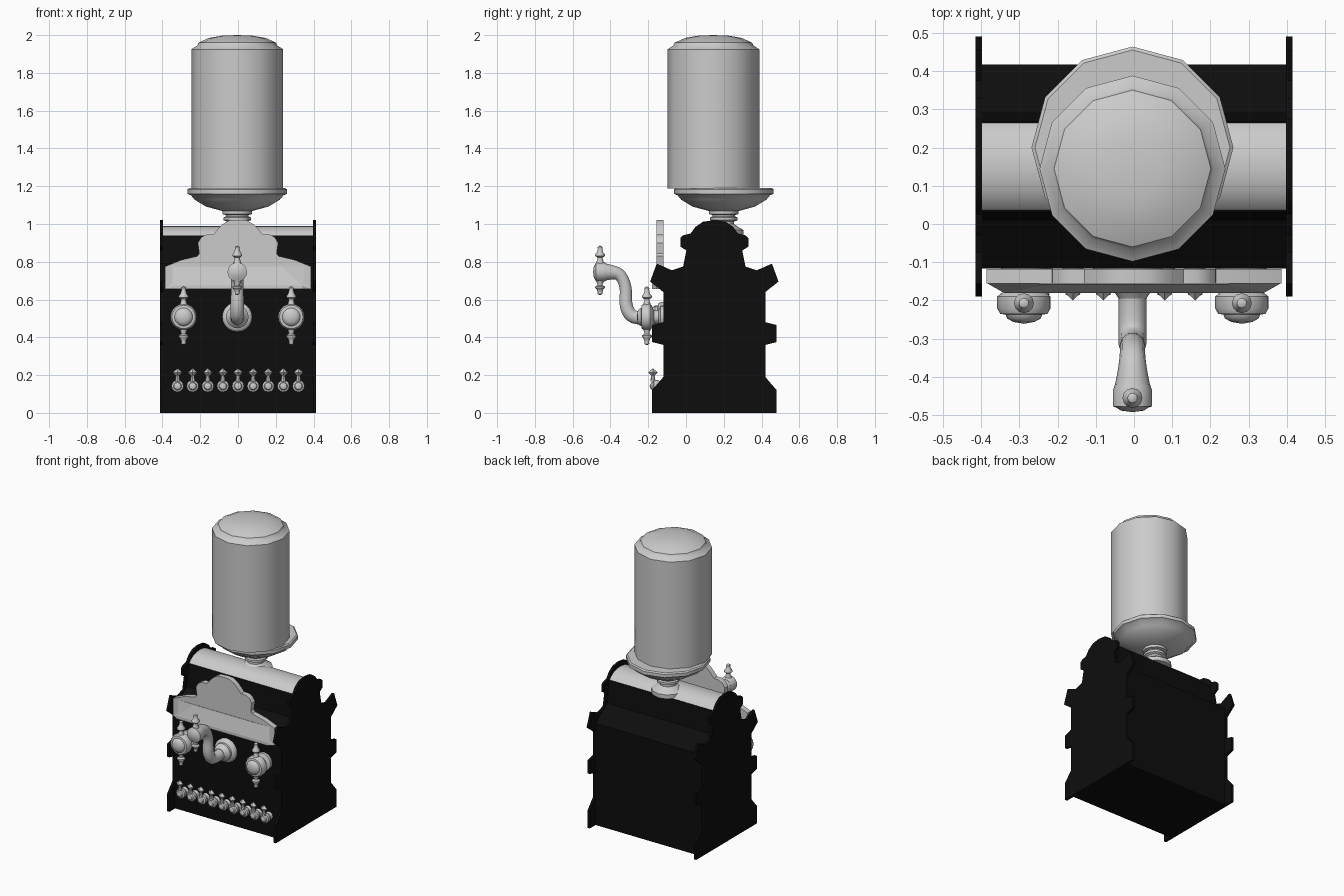
import bpy, bmesh, math
from mathutils import Vector

if "Cube" in bpy.data.objects:
    bpy.data.objects.remove(bpy.data.objects["Cube"])

black = bpy.data.materials.new("black_enamel")
black.diffuse_color = (0.004, 0.004, 0.004, 1)
black.use_nodes = True
black.node_tree.nodes["Principled BSDF"].inputs["Base Color"].default_value = black.diffuse_color


def finish(name, bm, mat=None, angle=35):
    bmesh.ops.remove_doubles(bm, verts=bm.verts, dist=1e-5)
    bmesh.ops.recalc_face_normals(bm, faces=bm.faces)
    me = bpy.data.meshes.new(name)
    bm.to_mesh(me)
    bm.free()
    ob = bpy.data.objects.new(name, me)
    bpy.context.collection.objects.link(ob)
    if mat:
        me.materials.append(mat)
    bpy.ops.object.select_all(action='DESELECT')
    ob.select_set(True)
    bpy.context.view_layer.objects.active = ob
    bpy.ops.object.shade_smooth_by_angle(angle=math.radians(angle))
    return ob


def prism(name, pts, to3d, a, b, mat=None):
    """Extrude a 2D outline between depths a and b."""
    bm = bmesh.new()
    lo = [bm.verts.new(to3d(u, v, a)) for u, v in pts]
    hi = [bm.verts.new(to3d(u, v, b)) for u, v in pts]
    bm.faces.new(lo)
    bm.faces.new(hi)
    n = len(pts)
    for i in range(n):
        j = (i + 1) % n
        bm.faces.new((lo[i], lo[j], hi[j], hi[i]))
    return finish(name, bm, mat)


def lathe(name, prof, loc, axis=(0, 0, 1), seg=16, angle=40):
    """Revolve (radius, height) points about an axis."""
    q = Vector(axis).to_track_quat('Z', 'Y')
    loc = Vector(loc)
    bm = bmesh.new()
    rings = []
    for r, h in prof:
        rings.append([bm.verts.new(loc + q @ Vector((r * math.cos(t), r * math.sin(t), h)))
                      for t in (2 * math.pi * k / seg for k in range(seg))])
    for p, q2 in zip(rings, rings[1:]):
        for i in range(seg):
            j = (i + 1) % seg
            bm.faces.new((p[i], p[j], q2[j], q2[i]))
    if prof[0][0] > 0:
        bm.faces.new(rings[0])
    if prof[-1][0] > 0:
        bm.faces.new(rings[-1])
    bmesh.ops.remove_doubles(bm, verts=bm.verts, dist=1e-5)
    bmesh.ops.dissolve_degenerate(bm, edges=bm.edges, dist=1e-6)
    return finish(name, bm, None, angle)


def mirrored(half):
    """Half outline from base to crown, reflected about u = 0."""
    return half + [(-u, v) for u, v in reversed(half) if u > 0]


CY = 0.15
side = lambda u, v, d: (d, CY + u, v)
front = lambda u, v, d: (u, d, v)

# Ornate end panels
panel = mirrored([(.33, 0), (.33, .12), (.27, .19), (.27, .36), (.33, .375), (.33, .465),
                  (.27, .48), (.27, .64), (.34, .695), (.305, .79), (.225, .755), (.165, .775),
                  (.148, .86), (.18, .88), (.18, .925), (.165, .94), (.125, .95),
                  (.1, .985), (.06, 1.012), (0, 1.02)])
for s, label in ((-1, "left"), (1, "right")):
    prism(label + "_end_panel", panel, side, s * .397, s * .414, black)

# Cabinet body and rounded metal roof
prism("cabinet_body", mirrored([(.267, 0), (.267, .70), (.14, .79), (.118, .94)]),
      side, -.4, .4, black)
prism("roof_cap", mirrored([(.118, .935), (.1, .957), (.07, .976), (.035, .987), (0, .99)]),
      side, -.397, .397)

# Front crest plate with hipped lower moulding
prism("crest_plate", mirrored([(.386, .655), (.386, .775), (.3, .81), (.215, .83), (.205, .845),
                               (.207, .86), (.213, .9), (.195, .93), (.165, .945), (.13, .945),
                               (.105, .975), (.08, 1.0), (.045, 1.02), (0, 1.022)]),
      front, -.118, -.155)
bm = bmesh.new()
b = [bm.verts.new(p) for p in ((-.386, -.154, .655), (.386, -.154, .655), (.386, -.154, .775),
                               (-.386, -.154, .775), (-.34, -.18, .675), (.34, -.18, .675),
                               (.23, -.158, .775), (-.23, -.158, .775),
                               (-.34, -.18, .655), (.34, -.18, .655))]
for f in ((0, 1, 2, 3), (4, 5, 6, 7), (8, 9, 5, 4), (0, 1, 9, 8), (2, 3, 7, 6),
          (0, 8, 4), (0, 4, 7, 3), (1, 5, 9), (1, 2, 6, 5)):
    bm.faces.new([b[i] for i in f])
finish("crest_moulding", bm, None, 5)


def finial(name, loc, sign, start, length):
    prof = [(.022, 0), (.014, .25), (.014, .33), (.026, .42), (.026, .5),
            (.017, .62), (.012, .8), (.013, .92), (0, 1)]
    lathe(name, [(r, start + h * length) for r, h in prof], loc, (0, 0, sign), 12)


# Side taps
for s, label in ((-1, "left"), (1, "right")):
    x = s * .285 - .003
    lathe(label + "_tap", [(.06, 0), (.06, .02), (.035, .03), (.035, .055), (.058, .065),
                           (.07, .075), (.07, .105), (.062, .12), (.048, .122),
                           (.044, .132), (.028, .141), (0, .146)],
          (x, -.115, .508), (0, -1, 0), 20)
    finial(label + "_tap_top_finial", (x, -.207, .508), 1, .06, .102)
    finial(label + "_tap_bottom_finial", (x, -.207, .508), -1, .06, .09)

# Central gooseneck: wall flange, swept tube, domed head
X = -.004
lathe("gooseneck_flange", [(.08, 0), (.08, .02), (.07, .032), (.06, .035), (.06, .05),
                           (.046, .065), (.036, .08)], (X, -.115, .508), (0, -1, 0), 20)
path = [(-.17, .508, .036), (-.23, .50, .037), (-.295, .51, .037), (-.322, .575, .036),
        (-.315, .66, .033), (-.345, .735, .033), (-.395, .746, .04), (-.43, .746, .048)]
cu = bpy.data.curves.new("gooseneck_tube", 'CURVE')
cu.dimensions = '3D'
cu.bevel_depth = 1
cu.bevel_resolution = 3
sp = cu.splines.new('NURBS')
sp.points.add(len(path) - 1)
for p, (y, z, r) in zip(sp.points, path):
    p.co = (X, y, z, 1)
    p.radius = r
sp.use_endpoint_u = True
sp.order_u = 3
sp.resolution_u = 3
tube = bpy.data.objects.new("gooseneck_tube", cu)
bpy.context.collection.objects.link(tube)
bpy.ops.object.select_all(action='DESELECT')
tube.select_set(True)
bpy.context.view_layer.objects.active = tube
bpy.ops.object.convert(target='MESH')
bpy.ops.object.shade_smooth_by_angle(angle=math.radians(50))
lathe("gooseneck_head", [(.046, 0), (.051, .015), (.051, .057), (.042, .06), (.03, .068), (0, .072)],
      (X, -.42, .746), (0, -1, 0), 20)
finial("gooseneck_top_finial", (X, -.455, .746), 1, .045, .095)
finial("gooseneck_bottom_finial", (X, -.455, .746), -1, .045, .078)

# Row of nine small valves with diamond handles
for i in range(9):
    x = (i - 4) * .08
    lathe(f"small_valve_{i + 1}", [(.028, 0), (.022, .02), (.032, .035), (.032, .055),
                                   (.022, .06), (.018, .07), (0, .078)],
          (x, -.115, .142), (0, -1, 0), 12)
    lathe(f"valve_stem_{i + 1}", [(.014, .025), (.008, .06)], (x, -.175, .142), seg=8)
    lathe(f"valve_diamond_{i + 1}", [(0, .188), (.025, .214), (0, .237)],
          (x, -.175, 0), seg=4, angle=5)

# Tank seat: flange, ringed neck, faceted dish
lathe("tank_neck", [(.105, .94), (.105, .968), (.075, .985), (.055, 1.0), (.055, 1.012), (.072, 1.02),
                    (.072, 1.035), (.06, 1.04), (.06, 1.048), (.078, 1.052), (.078, 1.075)],
      (X, .2, 0), seg=12)
lathe("tank_dish", [(.075, 1.068), (.165, 1.092), (.225, 1.128), (.245, 1.152), (.264, 1.16),
                    (.264, 1.183), (.255, 1.19)], (X, .2, 0), seg=12, angle=32)

# Tall domed tank
lathe("tank", [(.243, 1.188), (.243, 1.925), (.212, 1.945), (.205, 1.96), (.15, 1.985),
               (.08, 1.997), (0, 2.0)], (X, .145, 0), seg=12)
